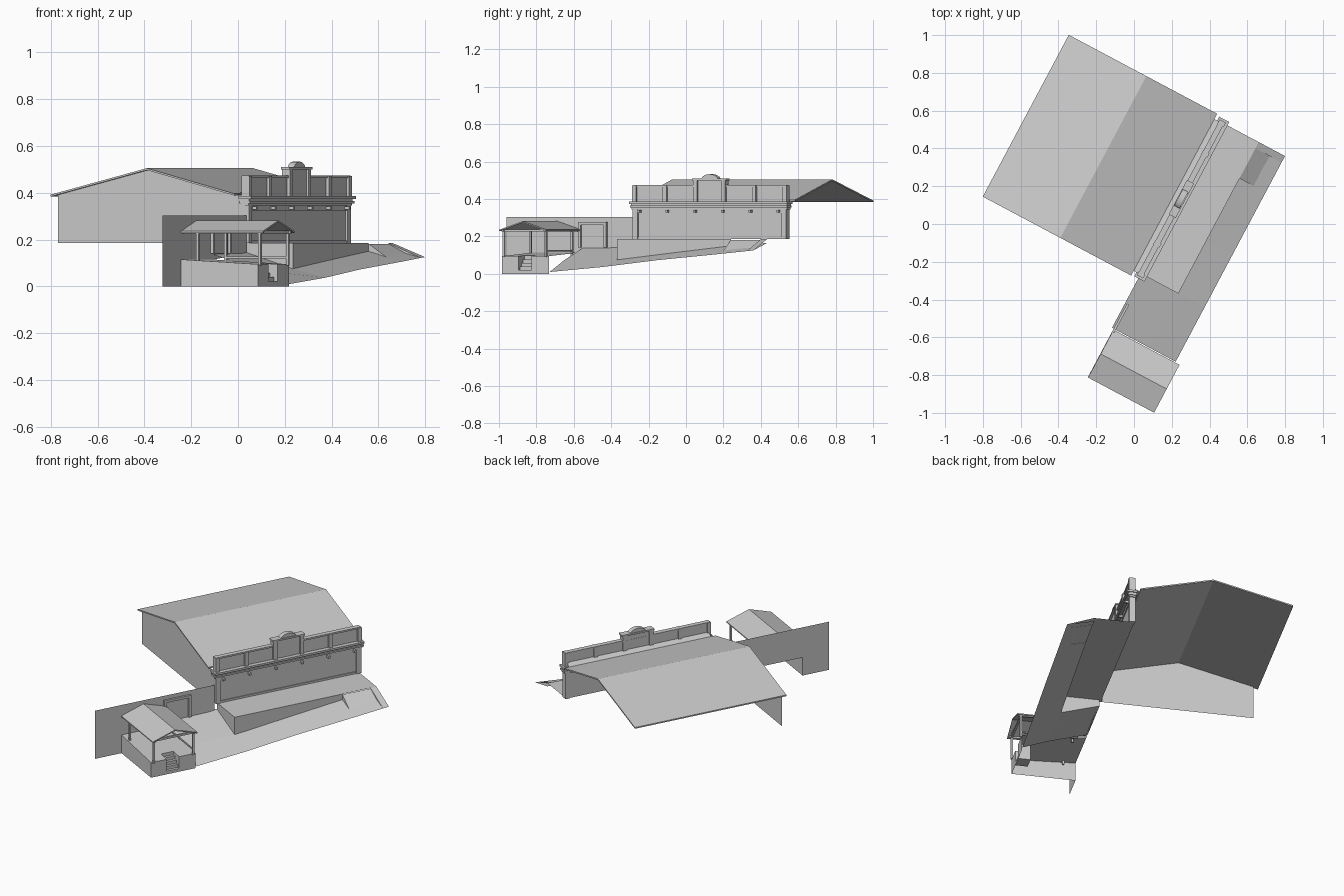
import bpy, math

ROT = -math.radians(28)  # whole building is turned about z; local x = outward, local y = along facade


def mesh(name, verts, faces):
    me = bpy.data.meshes.new(name)
    me.from_pydata(verts, [], faces)
    me.update()
    ob = bpy.data.objects.new(name, me)
    ob.rotation_euler[2] = ROT
    bpy.context.collection.objects.link(ob)
    return ob


def box(name, x0, x1, y0, y1, z0, z1):
    v = [(x, y, z) for x in (x0, x1) for y in (y0, y1) for z in (z0, z1)]
    f = [(0, 1, 3, 2), (4, 6, 7, 5), (0, 4, 5, 1), (2, 3, 7, 6), (0, 2, 6, 4), (1, 5, 7, 3)]
    return mesh(name, v, f)


def prism(name, pts, lo, hi, axis):
    """Extrude a closed 2D profile: axis 'x' -> pts are (y, z), axis 'y' -> pts are (x, z)."""
    n = len(pts)
    put = (lambda p, t: (t, p[0], p[1])) if axis == 'x' else (lambda p, t: (p[0], t, p[1]))
    v = [put(p, t) for t in (lo, hi) for p in pts]
    f = [tuple(range(n)), tuple(range(2 * n - 1, n - 1, -1))]
    f += [(i, i + n, (i + 1) % n + n, (i + 1) % n) for i in range(n)]
    return mesh(name, v, f)


def chevron(p, t):
    """Thin roof profile from three top points."""
    return p + [(q[0], q[1] - t) for q in reversed(p)]


# Main shed: gable roof, front gable wall, valley strip against the facade
prism("main_roof", chevron([(-.775, .392), (-.31, .505), (.115, .396)], .008), -.248, .722, 'y')
mesh("gable_wall", [(-.747, -.235, .185), (.16, -.235, .185), (.16, -.235, .39), (.115, -.235, .39),
                    (-.31, -.235, .498), (-.747, -.235, .392)], [(0, 1, 2, 3, 4, 5)])
mesh("roof_valley", [(.113, -.22, .392), (.15, -.22, .415), (.15, .69, .415), (.113, .69, .392)], [(0, 1, 2, 3)])

# Facade with border mouldings and parapet
B0, B1, MID = -.23, .70, .235
box("facade_wall", .145, .165, B0, B1, .185, .47)
for b in (B0, B1 - .03):
    box("facade_pilaster", .14, .175, b, b + .03, .185, .35)
box("facade_base_trim", .16, .17, B0, B1, .185, .197)
box("facade_top_trim", .16, .171, B0, B1, .325, .345)

# Stepped cornice
for out, z0, z1 in ((.012, .345, .355), (.022, .355, .365), (.014, .365, .374), (.027, .374, .386)):
    box("cornice", .142 - out * .4, .165 + out, B0 - out * .5, B1 + out * .5, z0, z1)
# Drain spouts under the cornice
for i in range(6):
    b = -.185 + i * .168
    box("drain_spout", .16, .192, b - .006, b + .006, .328, .342)
# Parapet posts and coping
for b in (-.22, -.035, .15, .32, .505, .69):
    tall = abs(b - MID) < .1
    box("parapet_post", .14, .178, b - .012, b + .012, .386, .506 if tall else .472)
for a, b in ((B0, .15), (.32, B1)):
    box("parapet_coping", .142, .172, a, b, .464, .474)
# Raised centre with arched crown
box("centre_panel", .146, .167, .15, .32, .386, .5)
box("centre_coping", .138, .18, .132, .338, .5, .51)
arc = [(MID + .052 * math.cos(t), .5 + .033 * math.sin(t)) for t in (math.pi * i / 12 for i in range(13))]
prism("centre_arch", arc, .142, .174, 'x')

# Loading platform: deck, front face and side face
mesh("platform", [(.155, -.215, .185), (.38, -.215, .185), (.38, .693, .185), (.155, .693, .185),
                  (.155, -.215, .145), (.38, -.215, .075), (.38, .475, .15), (.38, .475, .185)],
     [(0, 1, 7, 2, 3), (4, 5, 1, 0), (5, 6, 7, 1)])
# Sloping ground beside and in front of the platform
rows = [(-.54, .07, .01), (-.215, .075, .037), (.1, .11, .072), (.475, .15, .105), (.693, .165, .125)]
v = [(x, b, z) for b, zi, zo in rows for x, z in ((.38, zi), (.537, zo))]
f = [(2 * i, 2 * i + 1, 2 * i + 3, 2 * i + 2) for i in range(4)]
v += [(.155, -.54, .14), (.155, -.215, .145)]
mesh("sloping_ground", v, f + [(10, 0, 2, 11)])
# Steep wedges at the far end of the side ramp
mesh("ramp_wedge", [(.38, .475, .182), (.47, .475, .122), (.47, .655, .138), (.38, .655, .182), (.38, .475, .148)],
     [(0, 1, 2, 3), (4, 1, 0)])
mesh("ramp_end", [(.38, .655, .185), (.537, .655, .122), (.537, .693, .125), (.38, .693, .185), (.38, .655, .16)],
     [(0, 1, 2, 3), (4, 1, 0)])

# Low wing wall, reaching the ground beyond the porch
W = .165
mesh("wing_wall", [(W, -1, 0), (W, -.83, 0), (W, -.83, .113), (W, -.545, .113), (W, -.235, .145),
                   (W, -.235, .303), (W, -1, .303)], [(0, 1, 2, 3, 4, 5, 6)])
# Door with raised frame
box("door_panel", W, .169, -.54, -.41, .14, .262)
for b in (-.56, -.405):
    box("door_jamb", W, .178, b, b + .016, .14, .277)
box("door_lintel", W, .178, -.56, -.389, .262, .277)

# Porch base: open underneath, with a notch for the steps
P0, P1, S0, S1, E = -.83, -.545, -.73, -.65, .537
zt = lambda x: .115 - (x - W) * .055
pts = [(W, P0), (E, P0), (E, S0), (.465, S0), (.465, S1), (E, S1), (E, P1), (W, P1)]
v = [(x, y, zt(x)) for x, y in pts] + [(x, y, 0) for x, y in pts]
mesh("porch_base", v, [tuple(range(8))] + [(i, i + 1, i + 9, i + 8) for i in range(6)])
for i in range(4):
    x = .465 + i * .018
    box("porch_step", x, x + .018, S0, S1, 0, .077 - i * .019)

# Porch roof, posts, beams and rails
prism("porch_roof", chevron([(-.832, .236), (-.69, .282), (-.545, .236)], .007), .167, .563, 'x')
for b in (-.815, -.562):
    for a in (.24, .54):
        box("porch_post", a - .006, a + .006, b - .006, b + .006, .09, .238)
    box("porch_beam", W, .555, b - .006, b + .006, .226, .238)
for a in (.24, .54):
    box("porch_tie", a - .006, a + .006, -.815, -.562, .226, .238)
box("porch_rail", .24, .54, -.566, -.558, .12, .127)
